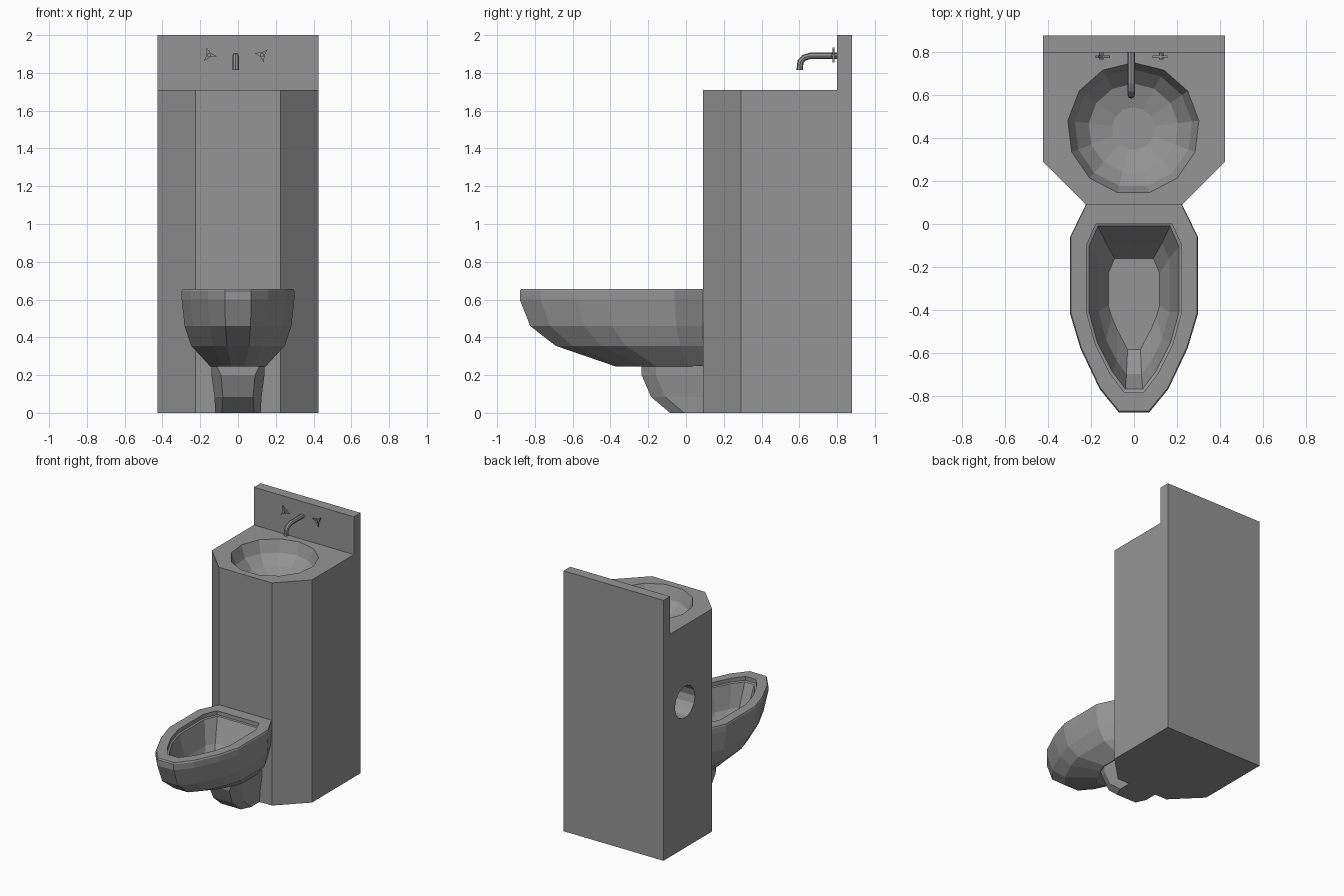
import bpy, bmesh, math
from mathutils import Vector

if "Cube" in bpy.data.objects:
    bpy.data.objects.remove(bpy.data.objects["Cube"])

steel = bpy.data.materials.new("brushed steel grey")
steel.diffuse_color = (0.3, 0.3, 0.3, 1)
steel.use_nodes = True
steel.node_tree.nodes["Principled BSDF"].inputs["Base Color"].default_value = steel.diffuse_color


def loft(name, rings):
    """Bridge equal-sized point rings and cap both ends."""
    bm = bmesh.new()
    vs = [[bm.verts.new(p) for p in r] for r in rings]
    n = len(vs[0])
    for a, b in zip(vs, vs[1:]):
        for i in range(n):
            j = (i + 1) % n
            bm.faces.new((a[i], a[j], b[j], b[i]))
    bm.faces.new(vs[0])
    bm.faces.new(vs[-1])
    bmesh.ops.recalc_face_normals(bm, faces=bm.faces)
    me = bpy.data.meshes.new(name)
    bm.to_mesh(me)
    bm.free()
    me.materials.append(steel)
    ob = bpy.data.objects.new(name, me)
    bpy.context.collection.objects.link(ob)
    return ob


def sym(half, z):
    """Mirror a half outline across x = 0 into a full ring."""
    return [(x, y, z) for x, y in half] + [(-x, y, z) for x, y in reversed(half)]


def circle(c, r, n, u, v, start=0.0):
    c, u, v = Vector(c), Vector(u), Vector(v)
    return [c + r * (math.cos(start + 2 * math.pi * i / n) * u +
                     math.sin(start + 2 * math.pi * i / n) * v) for i in range(n)]


def cut(ob, cutter):
    m = ob.modifiers.new("cut", 'BOOLEAN')
    m.operation = 'DIFFERENCE'
    m.solver = 'EXACT'
    m.object = cutter
    bpy.context.view_layer.objects.active = ob
    bpy.ops.object.modifier_apply(modifier=m.name)
    bpy.data.objects.remove(cutter)


X, Y, Z = (1, 0, 0), (0, 1, 0), (0, 0, 1)

# Cabinet with backsplash: side profile lofted across, front corners chamfered in plan
plan = [(0.425, 0.80), (0.425, 0.29), (0.225, 0.09)]
cabinet = loft("cabinet", [sym(plan, 0), sym(plan, 1.71)])
back = [(0.425, 0.88), (0.425, 0.80)]
loft("backsplash", [sym(back, 0), sym(back, 2.0)])

# Wash basin hollow
basin = [(1.78, 0.31), (1.71, 0.308), (1.62, 0.275), (1.55, 0.21), (1.52, 0.10)]
cut(cabinet, loft("basin_cutter", [circle((-0.003, 0.445, z), r, 13, X, Y, math.pi / 2)
                                   for z, r in basin]))

# Round paper recess in the left side
cut(cabinet, loft("recess_cutter", [circle((x, 0.62, 1.12), 0.122, 14, Y, Z)
                                    for x in (-0.5, -0.225)]))

# Toilet bowl: outer shell, rim, stepped lip and inner hollow
rim = [(0.225, 0.09), (0.298, -0.06), (0.298, -0.42), (0.25, -0.58), (0.16, -0.77), (0.07, -0.88)]


def shell(sx, sy, z):
    return sym([(x * sx, 0.09 + (y - 0.09) * sy) for x, y in rim], z)


opening = [(0.177, 0.0), (0.222, -0.10), (0.222, -0.41), (0.18, -0.56), (0.11, -0.70), (0.045, -0.785)]
lip = [(0.168, -0.01), (0.21, -0.105), (0.21, -0.41), (0.17, -0.555), (0.10, -0.69), (0.04, -0.77)]
mid = [(0.13, -0.09), (0.165, -0.16), (0.165, -0.41), (0.13, -0.54), (0.08, -0.64), (0.035, -0.70)]
floor = [(0.09, -0.16), (0.12, -0.23), (0.12, -0.38), (0.08, -0.49), (0.03, -0.585)]
floor.insert(3, (0.105, -0.43))
loft("toilet_bowl", [
    shell(0.49, 0.474, 0.245), shell(0.83, 0.804, 0.355), shell(0.95, 0.943, 0.46),
    shell(1, 1, 0.60), shell(1, 1, 0.645), shell(0.985, 0.992, 0.655),
    sym(opening, 0.655), sym(opening, 0.625), sym(lip, 0.62),
    sym(mid, 0.45), sym(floor, 0.36)])

# Trap foot under the bowl
foot = [(0.0, 0.12, 0.085, -0.085), (0.085, 0.125, 0.08, -0.185),
        (0.2, 0.14, 0.09, -0.235), (0.25, 0.14, 0.115, -0.235)]
loft("trap_foot", [sym([(w, 0.09), (w, f + 0.075), (n, f)], z) for z, w, n, f in foot])

# Spout: tube swept along a bent path in the y-z plane
cx = -0.013
path = [(0.80, 1.89, 0), (0.655, 1.89, 0), (0.625, 1.88, 30), (0.606, 1.86, 65), (0.602, 1.815, 90)]
rings = []
for y, z, a in path:
    t = math.radians(a)
    rings.append(circle((cx, y, z), 0.017, 8, X, (0, -math.sin(t), math.cos(t))))
loft("spout", rings)

# Three-pointed tap handles on short stems
for name, side, turn in (("left_tap", -1, 110), ("right_tap", 1, 45)):
    x = cx + 0.14 * side
    star = []
    for i in range(6):
        a, r = math.radians(turn + 60 * i), (0.042 if i % 2 == 0 else 0.013)
        star.append((x + r * math.cos(a), 1.895 + r * math.sin(a)))
    loft(name + "_handle", [[(px, y, pz) for px, pz in star] for y in (0.775, 0.787)])
    loft(name + "_stem", [circle((x, y, 1.895), 0.011, 8, X, Z) for y in (0.767, 0.80)])
